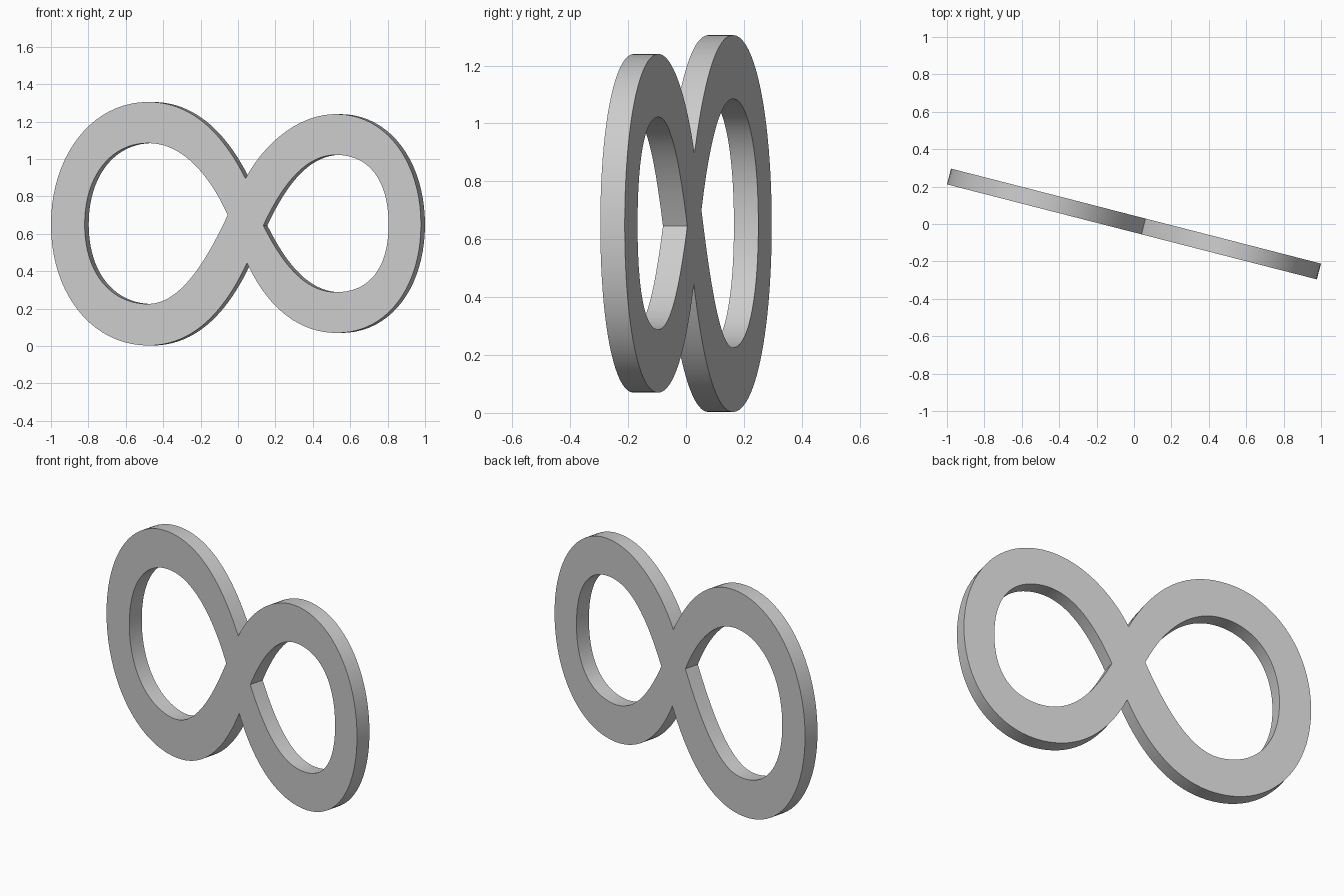
import bpy, math

if "Cube" in bpy.data.objects:
    bpy.data.objects.remove(bpy.data.objects["Cube"])

ANGLE = math.radians(-14.4)
THICK = 0.087
SHIFT = THICK / 2 * math.sin(-ANGLE)


def flat(p):
    # front-view position -> position in the plane of the ring
    return ((p[0] + SHIFT) / math.cos(ANGLE), p[1], 0)


def add_loop(curve, knots):
    # knots: (point, incoming handle offset, outgoing handle offset)
    s = curve.splines.new('BEZIER')
    s.bezier_points.add(len(knots) - 1)
    s.use_cyclic_u = True
    s.resolution_u = 20
    for bp, (p, a, b) in zip(s.bezier_points, knots):
        bp.handle_left_type = bp.handle_right_type = 'FREE'
        bp.co = flat(p)
        bp.handle_left = flat((p[0] + a[0], p[1] + a[1]))
        bp.handle_right = flat((p[0] + b[0], p[1] + b[1]))


curve = bpy.data.curves.new("figure_eight", 'CURVE')
curve.dimensions = '2D'
curve.fill_mode = 'BOTH'
curve.extrude = THICK / 2

# outer outline with two notches at the waist
add_loop(curve, [
    ((0.04, 0.895), (0.10, 0.19), (-0.13, 0.26)),
    ((-0.48, 1.305), (0.22, 0), (-0.30, 0)),
    ((-1.0, 0.65), (0, 0.37), (0, -0.37)),
    ((-0.48, 0.003), (-0.30, 0), (0.24, 0)),
    ((0.048, 0.445), (-0.12, -0.26), (0.10, -0.22)),
    ((0.53, 0.07), (-0.22, 0), (0.27, 0)),
    ((0.978, 0.65), (0, -0.33), (0, 0.33)),
    ((0.525, 1.24), (0.27, 0), (-0.20, 0)),
])
# left hole
add_loop(curve, [
    ((-0.055, 0.70), (-0.09, -0.19), (-0.09, 0.2)),
    ((-0.48, 1.085), (0.19, 0), (-0.20, 0)),
    ((-0.82, 0.65), (0, 0.26), (0, -0.26)),
    ((-0.48, 0.225), (-0.20, 0), (0.19, 0)),
])
# right hole
add_loop(curve, [
    ((0.135, 0.645), (0.09, -0.18), (0.09, 0.19)),
    ((0.525, 1.022), (-0.18, 0), (0.18, 0)),
    ((0.805, 0.65), (0, 0.23), (0, -0.23)),
    ((0.525, 0.288), (0.18, 0), (-0.18, 0)),
])

# stand the plate upright and turn it
ring = bpy.data.objects.new("figure_eight", curve)
bpy.context.collection.objects.link(ring)
ring.rotation_euler = (math.pi / 2, 0, ANGLE)
bpy.context.view_layer.objects.active = ring
ring.select_set(True)
bpy.ops.object.convert(target='MESH')
bpy.ops.object.shade_smooth_by_angle(angle=math.radians(30))
